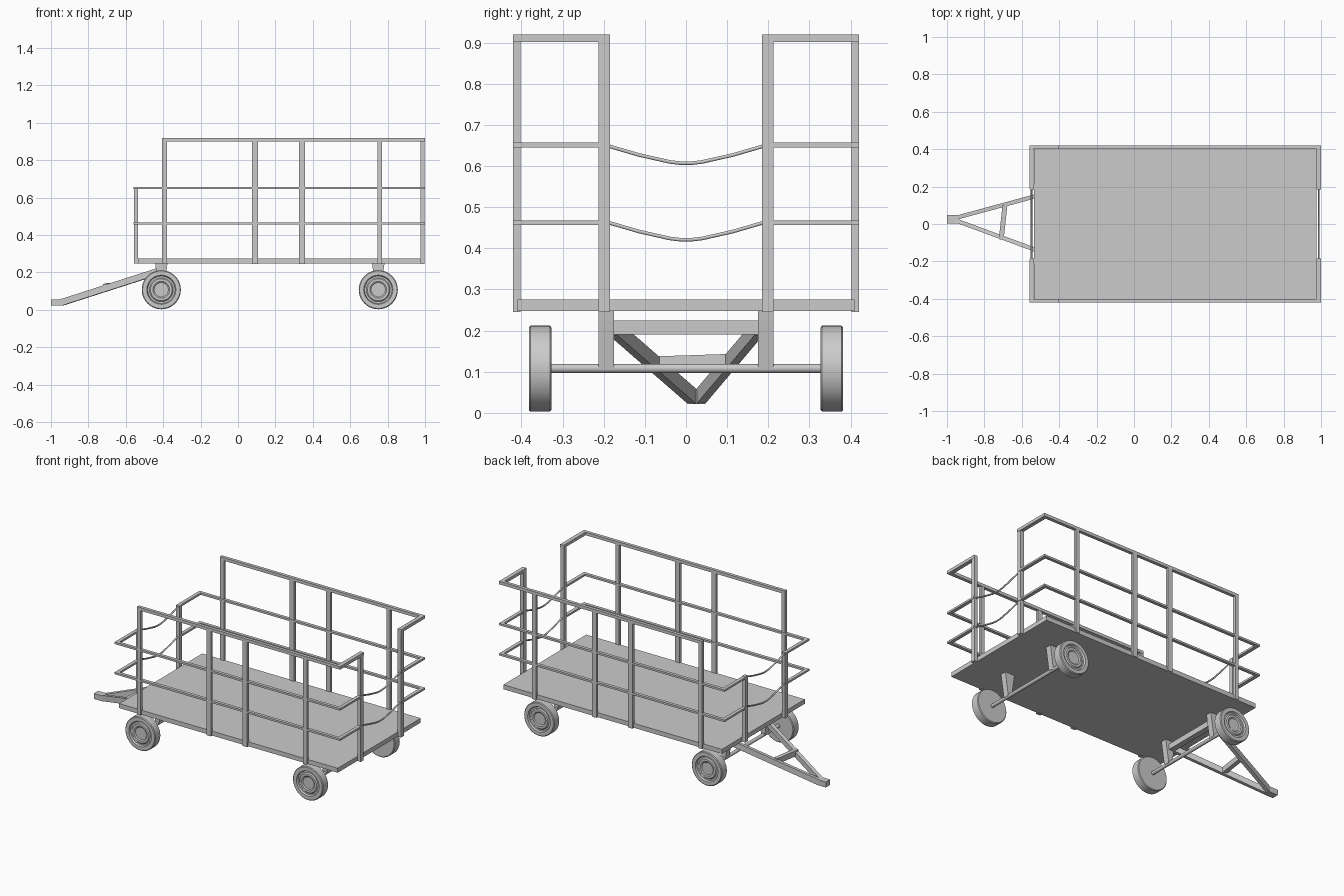
import bpy, bmesh, math
from mathutils import Vector, Matrix

if "Cube" in bpy.data.objects:
    bpy.data.objects.remove(bpy.data.objects["Cube"])


def finish(bm, name, smooth=False):
    bmesh.ops.recalc_face_normals(bm, faces=bm.faces)
    me = bpy.data.meshes.new(name)
    bm.to_mesh(me)
    bm.free()
    ob = bpy.data.objects.new(name, me)
    bpy.context.collection.objects.link(ob)
    if smooth:
        bpy.context.view_layer.objects.active = ob
        ob.select_set(True)
        bpy.ops.object.shade_smooth_by_angle(angle=math.radians(35))
        ob.select_set(False)
    return ob


def box(name, x0, x1, y0, y1, z0, z1):
    bm = bmesh.new()
    c = Vector(((x0 + x1) / 2, (y0 + y1) / 2, (z0 + z1) / 2))
    m = Matrix.Translation(c) @ Matrix.Diagonal((x1 - x0, abs(y1 - y0), z1 - z0, 1))
    bmesh.ops.create_cube(bm, size=1, matrix=m)
    return finish(bm, name)


def beam(name, a, b, w, h):
    """Square bar from a to b, w wide sideways and h tall."""
    a, b = Vector(a), Vector(b)
    d = (b - a).normalized()
    side = d.cross(Vector((0, 0, 1))).normalized()
    up = side.cross(d)
    m = Matrix((d * (b - a).length, side * w, up * h)).transposed().to_4x4()
    bm = bmesh.new()
    bmesh.ops.create_cube(bm, size=1, matrix=Matrix.Translation((a + b) / 2) @ m)
    return finish(bm, name)


def lathe_y(name, profile, x, z, sign, n=40):
    """Spin (radius, y) points round a y-wise axis."""
    bm = bmesh.new()
    rings = []
    for r, y in profile:
        if r == 0:
            rings.append([bm.verts.new((x, sign * y, z))] * n)
        else:
            rings.append([bm.verts.new((x + r * math.cos(t * math.tau / n), sign * y,
                                        z + r * math.sin(t * math.tau / n))) for t in range(n)])
    for p, q in zip(rings, rings[1:]):
        for i in range(n):
            j = (i + 1) % n
            bm.faces.new(list(dict.fromkeys((p[i], p[j], q[j], q[i]))))
    return finish(bm, name, True)


# Deck
box("deck", -0.535, 0.977, -0.41, 0.41, 0.247, 0.275)

# Railings, both sides
for s, side in ((-1, "front"), (1, "back")):
    for x0, x1 in ((-0.405, -0.38), (0.075, 0.106), (0.326, 0.358), (0.745, 0.77)):
        box(side + "_side_post", x0, x1, s * 0.402, s * 0.42, 0.245, 0.918)
    box(side + "_gate_post_rear", 0.975, 0.998, s * 0.185, s * 0.213, 0.245, 0.918)
    box(side + "_gate_post_hitch_end", -0.557, -0.535, s * 0.185, s * 0.21, 0.247, 0.658)
    for z in (0.456, 0.645):
        box(side + "_rail", -0.56, 1.0, s * 0.4, s * 0.42, z, z + 0.012)
        box(side + "_rail_rear_return", 0.978, 1.0, s * 0.19, s * 0.42, z, z + 0.012)
        box(side + "_rail_hitch_return", -0.56, -0.538, s * 0.19, s * 0.42, z, z + 0.012)
    box(side + "_top_rail", -0.405, 1.0, s * 0.4, s * 0.42, 0.901, 0.92)
    box(side + "_top_rail_return", 0.975, 1.0, s * 0.185, s * 0.42, 0.901, 0.92)

# Sagging chains across both ends
for x in (-0.548, 0.988):
    for z in (0.462, 0.648):
        cu = bpy.data.curves.new("gate_chain", 'CURVE')
        cu.dimensions = '3D'
        cu.bevel_depth = 0.005
        cu.bevel_resolution = 1
        sp = cu.splines.new('POLY')
        pts = [(-0.187, 0), (-0.115, -0.021), (-0.04, -0.038), (-0.015, -0.041),
               (0.015, -0.041), (0.04, -0.038), (0.115, -0.021), (0.187, 0)]
        sp.points.add(len(pts) - 1)
        for p, (y, dz) in zip(sp.points, pts):
            p.co = (x, y, z + dz, 1)
        bpy.context.collection.objects.link(bpy.data.objects.new("gate_chain", cu))

# Running gear: tyre and dished rim, axles, tapered hangers
tyre = [(0, 0.327), (0.1, 0.327), (0.1045, 0.331), (0.1045, 0.378), (0.1, 0.382), (0.078, 0.382),
        (0.073, 0.372), (0.064, 0.372), (0.058, 0.378), (0.045, 0.378), (0.038, 0.373), (0, 0.373)]
for x in (-0.41, 0.75):
    lathe_y("axle", [(0, -0.33), (0.011, -0.33), (0.011, 0.33), (0, 0.33)], x, 0.108, 1, 16)
    for s in (-1, 1):
        lathe_y("wheel", tyre, x, 0.1075, s)
        bm = bmesh.new()
        shape = [(-0.033, 0.25), (0.033, 0.25), (0.03, 0.225), (0.012, 0.105), (-0.012, 0.105), (-0.03, 0.225)]
        f = bm.faces.new([bm.verts.new((x + px, s * 0.175, pz)) for px, pz in shape])
        r = bmesh.ops.extrude_face_region(bm, geom=[f])
        bmesh.ops.translate(bm, vec=(0, s * 0.038, 0),
                            verts=[v for v in r["geom"] if isinstance(v, bmesh.types.BMVert)])
        finish(bm, "axle_hanger")

# Drawbar: tip, two arms, brace and crossbar
box("drawbar_tip", -1.0, -0.935, 0.004, 0.047, 0.022, 0.056)
beam("drawbar_arm_back", (-0.945, 0.035, 0.039), (-0.425, 0.176, 0.206), 0.022, 0.035)
beam("drawbar_arm_front", (-0.945, 0.016, 0.039), (-0.425, -0.176, 0.206), 0.022, 0.035)
beam("drawbar_brace", (-0.71, -0.082, 0.12), (-0.69, 0.1, 0.126), 0.026, 0.034)
box("drawbar_crossbar", -0.435, -0.4, -0.178, 0.178, 0.19, 0.225)
